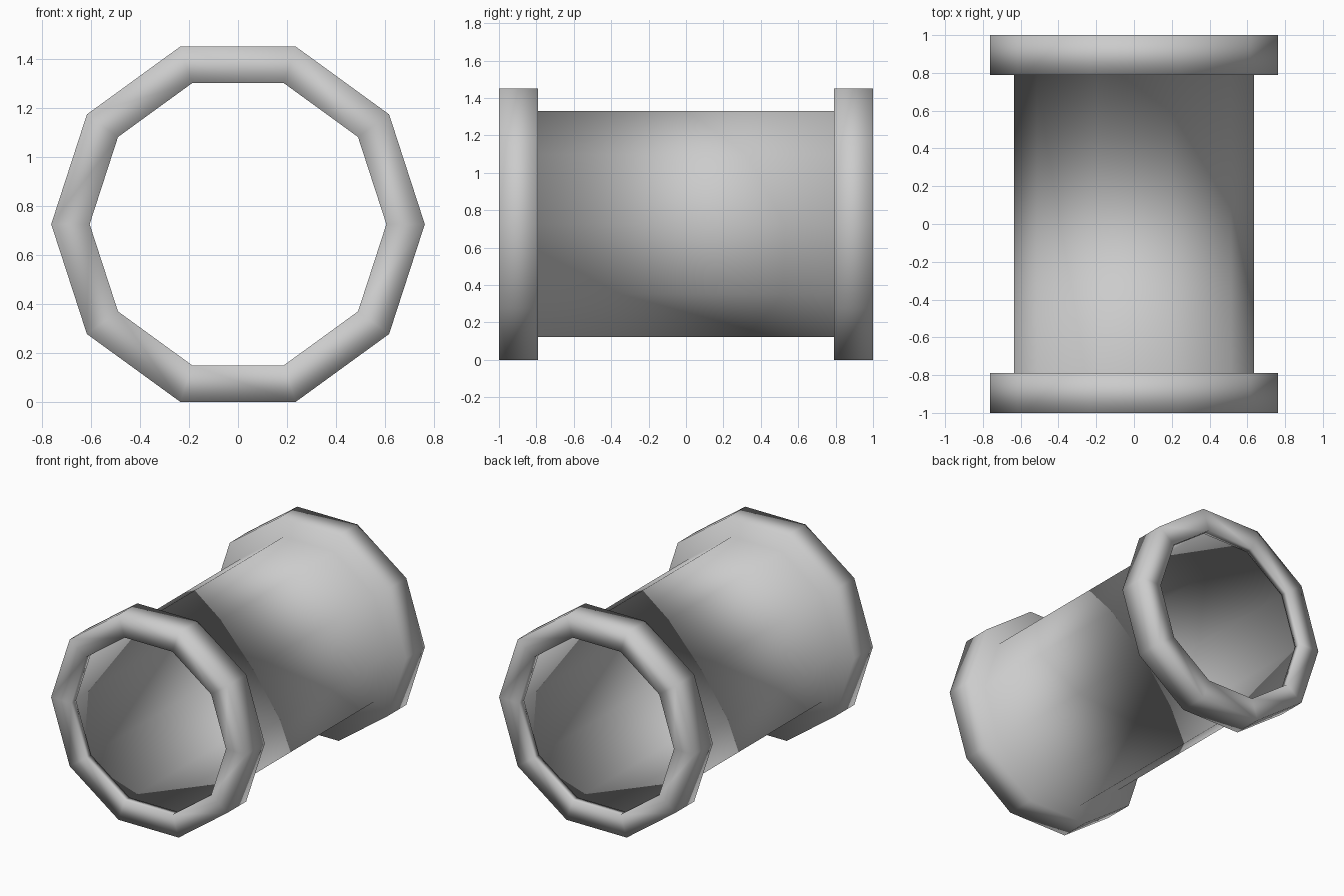
import bpy, bmesh, math

if "Cube" in bpy.data.objects:
    bpy.data.objects.remove(bpy.data.objects["Cube"])

SIDES = 10
CENTER_Z = 0.763 * math.cos(math.pi / SIDES)

# Half of the pipe wall section as (radius, y): body, flange, mouth lip, bore
half = [(0.635, 0.79), (0.763, 0.79), (0.763, 1.0),
        (0.606, 1.0), (0.606, 0.945), (0.62, 0.945)]
section = half + [(r, -y) for r, y in reversed(half)]


def lathe(name, profile):
    """Revolve a closed profile around the y axis."""
    bm = bmesh.new()
    rings = []
    for i in range(SIDES):
        a = 2 * math.pi * i / SIDES
        rings.append([bm.verts.new((r * math.cos(a), y, CENTER_Z + r * math.sin(a)))
                      for r, y in profile])
    n = len(profile)
    for i in range(SIDES):
        a, b = rings[i], rings[(i + 1) % SIDES]
        for j in range(n):
            k = (j + 1) % n
            bm.faces.new((a[j], a[k], b[k], b[j])).smooth = True
    bmesh.ops.recalc_face_normals(bm, faces=bm.faces)
    mesh = bpy.data.meshes.new(name)
    bm.to_mesh(mesh)
    bm.free()
    obj = bpy.data.objects.new(name, mesh)
    bpy.context.collection.objects.link(obj)
    return obj


# Hollow ten-sided pipe with a flange at both ends, smooth shaded throughout
lathe("flanged_pipe", section)
